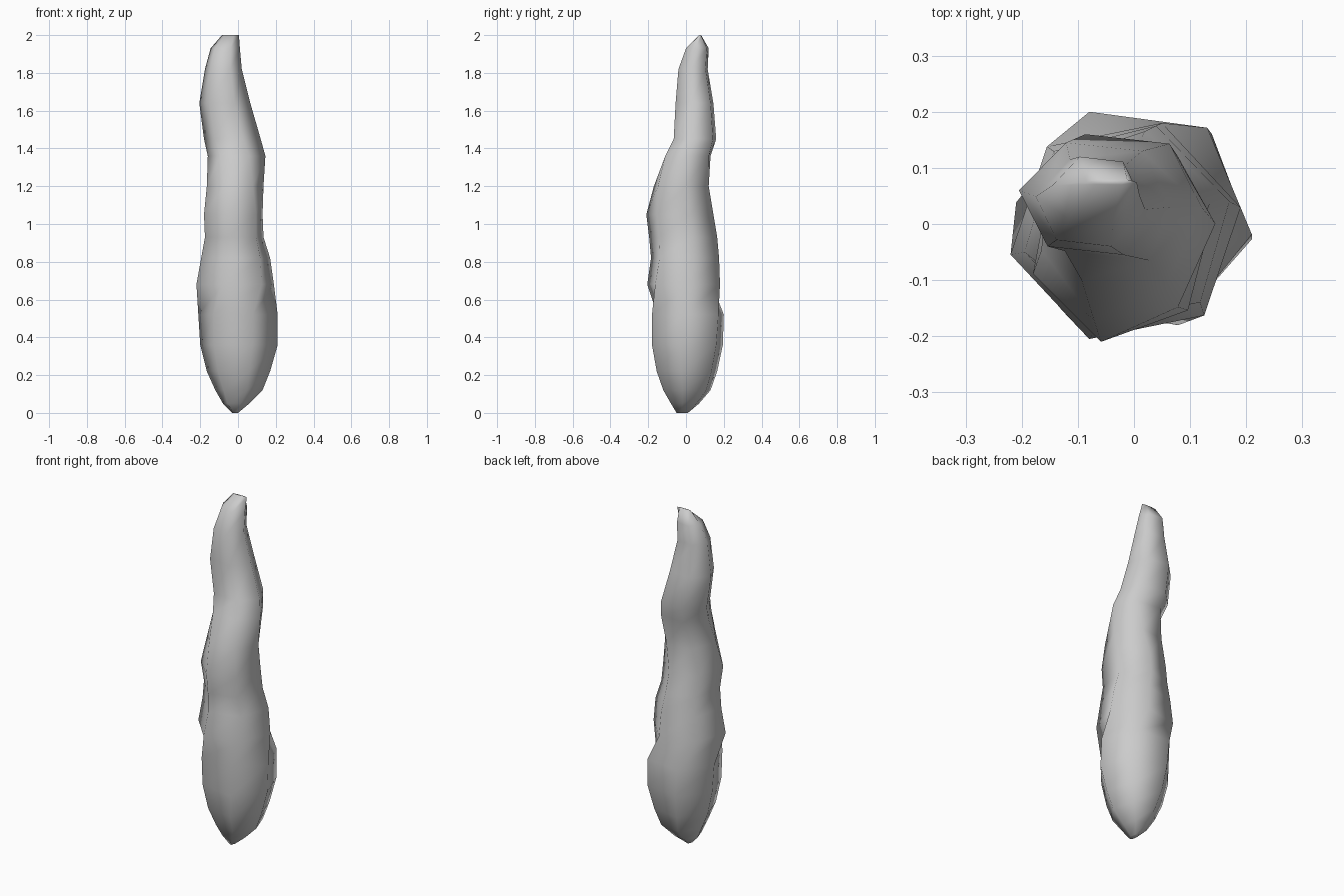
import bpy, bmesh
from math import cos, sin, radians

old = bpy.data.objects.get("Cube")
if old:
    bpy.data.objects.remove(old)

grey = bpy.data.materials.new("light_grey")
grey.use_nodes = True
colour = (0.6, 0.6, 0.6, 1)
grey.diffuse_color = colour
grey.node_tree.nodes["Principled BSDF"].inputs["Base Color"].default_value = colour

# Rings: height, x extent, y extent, twist in degrees
RINGS = [
    (0.00, -.03, .00, -.05, .01, -10),
    (0.05, -.08, .06, -.08, .07, -10),
    (0.12, -.12, .13, -.12, .13, -10),
    (0.22, -.165, .17, -.155, .165, -10),
    (0.36, -.20, .21, -.18, .195, -10),
    (0.52, -.21, .21, -.18, .20, -8),
    (0.68, -.22, .19, -.205, .18, 12),
    (0.82, -.195, .17, -.185, .175, 14),
    (0.93, -.175, .135, -.195, .165, 16),
    (1.05, -.18, .13, -.21, .145, 18),
    (1.20, -.165, .135, -.17, .12, 8),
    (1.36, -.16, .145, -.11, .13, -4),
    (1.45, -.18, .12, -.065, .16, -8),
    (1.64, -.205, .065, -.055, .145, -8),
    (1.82, -.175, .02, -.04, .115, -8),
    (1.93, -.145, .01, .00, .12, -8),
    (2.00, -.085, .005, .07, .08, -8),
]
SIDES = 6


def fit(values, low, high):
    a, b = min(values), max(values)
    return [low + (v - a) / (b - a) * (high - low) for v in values]


# Lumpy tapering body, lofted through six-sided rings
bm = bmesh.new()
loops = []
for z, x0, x1, y0, y1, twist in RINGS:
    angles = [radians(twist + 360 / SIDES * i) for i in range(SIDES)]
    xs = fit([cos(a) for a in angles], x0, x1)
    ys = fit([sin(a) for a in angles], y0, y1)
    loops.append([bm.verts.new((x, y, z)) for x, y in zip(xs, ys)])
for low, high in zip(loops, loops[1:]):
    for i in range(SIDES):
        j = (i + 1) % SIDES
        bm.faces.new((low[i], low[j], high[j], high[i]))
bm.faces.new(loops[0][::-1])
bm.faces.new(loops[-1])
for face in bm.faces:
    face.smooth = True
mesh = bpy.data.meshes.new("lumpy_body")
bm.to_mesh(mesh)
bm.free()
mesh.materials.append(grey)
body = bpy.data.objects.new("lumpy_body", mesh)
bpy.context.collection.objects.link(body)
